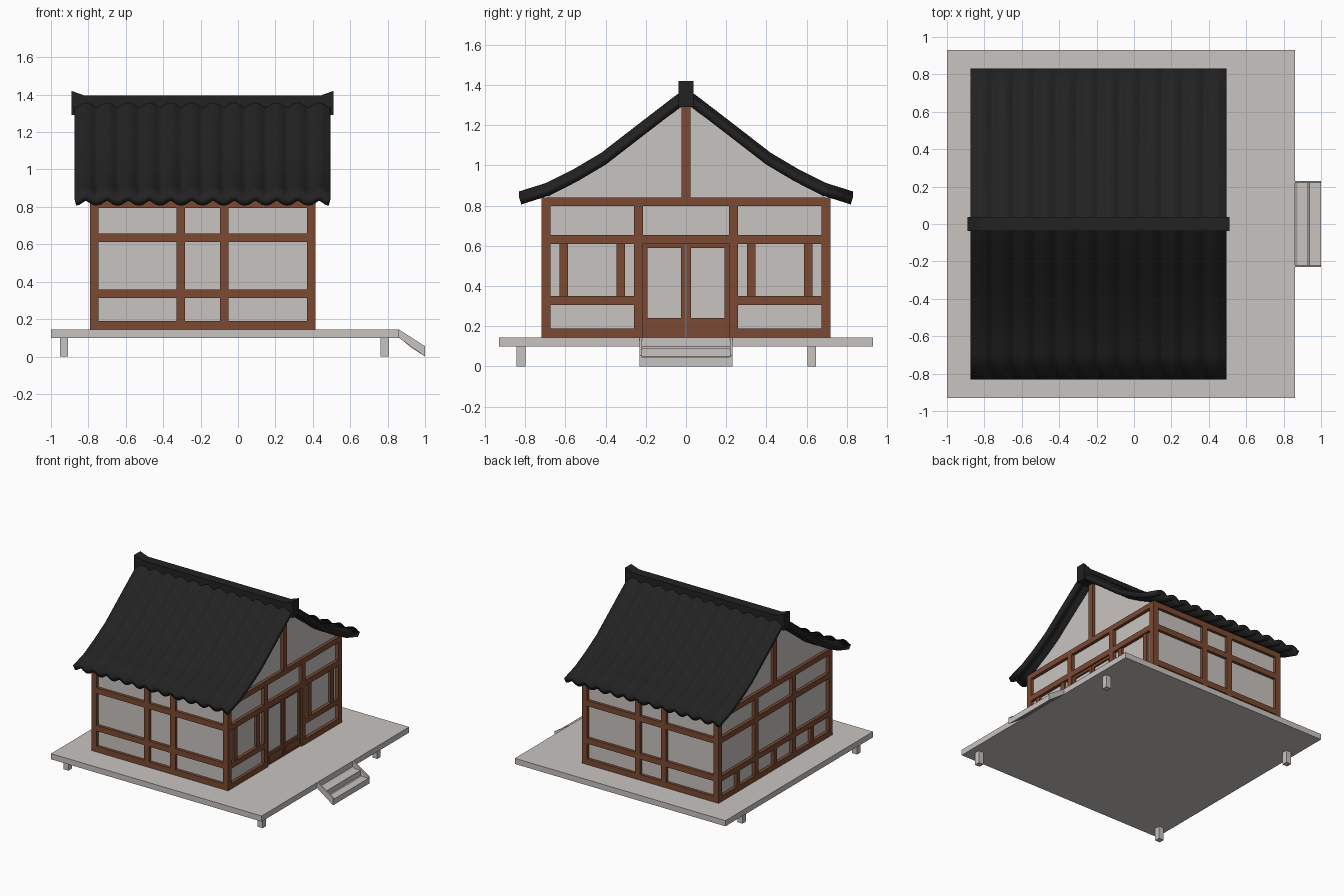
import bpy, bmesh, math

if "Cube" in bpy.data.objects:
    bpy.data.objects.remove(bpy.data.objects["Cube"], do_unlink=True)


def material(name, rgb):
    m = bpy.data.materials.new(name)
    m.use_nodes = True
    m.diffuse_color = (*rgb, 1)
    m.node_tree.nodes["Principled BSDF"].inputs["Base Color"].default_value = (*rgb, 1)
    return m


PLASTER = material("pale_plaster", (0.58, 0.55, 0.53))
WOOD = material("red_brown_wood", (0.2, 0.068, 0.032))
TILE = material("charcoal_tile", (0.016, 0.016, 0.016))


def finish(name, bm, mat):
    bmesh.ops.recalc_face_normals(bm, faces=bm.faces)
    mesh = bpy.data.meshes.new(name)
    bm.to_mesh(mesh)
    bm.free()
    mesh.materials.append(mat)
    ob = bpy.data.objects.new(name, mesh)
    bpy.context.collection.objects.link(ob)
    return ob


def boxes(name, spans, mat):
    """One object from boxes given as (x0, x1, y0, y1, z0, z1)."""
    bm = bmesh.new()
    for x0, x1, y0, y1, z0, z1 in spans:
        verts = bmesh.ops.create_cube(bm, size=1)["verts"]
        for v in verts:
            v.co = (x0 if v.co.x < 0 else x1, y0 if v.co.y < 0 else y1, z0 if v.co.z < 0 else z1)
    return finish(name, bm, mat)


def prism(name, outline, axis, a, b, mat):
    """Extrude an outline along x or y from a to b."""
    bm = bmesh.new()
    place = (lambda u, z, t: (t, u, z)) if axis == "x" else (lambda u, z, t: (u, t, z))
    face = bm.faces.new([bm.verts.new(place(u, z, a)) for u, z in outline])
    ext = bmesh.ops.extrude_face_region(bm, geom=[face])["geom"]
    step = (b - a, 0, 0) if axis == "x" else (0, b - a, 0)
    bmesh.ops.translate(bm, vec=step, verts=[v for v in ext if isinstance(v, bmesh.types.BMVert)])
    return finish(name, bm, mat)


def wall_frame(name, axis, outer, inner, rects, mat=WOOD):
    """Timbers on one wall, given as (u0, u1, z0, z1) rectangles."""
    lo, hi = sorted((outer, inner))
    if axis == "x":
        spans = [(lo, hi, *r) for r in rects]
    else:
        spans = [(r[0], r[1], lo, hi, r[2], r[3]) for r in rects]
    return boxes(name, spans, mat)


# Deck and feet
FLOOR, EAVE = 0.145, 0.84
boxes("deck", [(-1, 0.86, -0.93, 0.93, 0.1, FLOOR)], PLASTER)
boxes("deck_feet", [(x - 0.022, x + 0.022, y - 0.022, y + 0.022, 0, 0.1)
                    for x in (-0.93, 0.785) for y in (-0.82, 0.625)], PLASTER)

# Entrance steps
prism("steps", [(0.86, 0.1), (0.875, 0.09), (0.93, 0.09), (0.93, 0.045), (1, 0.045), (1, 0)],
      "y", -0.22, 0.22, PLASTER)
for side, y in (("right", -0.23), ("left", 0.218)):
    prism(side + "_stringer", [(0.86, FLOOR), (1, 0.055), (1, 0), (0.86, 0.1)],
          "y", y, y + 0.012, PLASTER)

# Plastered walls with gables
X0, X1, Y = -0.79, 0.415, 0.718
half = [(0.695, FLOOR), (0.695, EAVE), (0.41, 1.0)]
prism("plaster_walls", half + [(0, 1.31)] + [(-y, z) for y, z in reversed(half)],
      "x", X0 + 0.025, X1 - 0.025, PLASTER)

# Corner posts
boxes("corner_posts", [(x, x + 0.045, y, y + 0.045, FLOOR, EAVE)
                       for x in (X0, X1 - 0.045) for y in (-Y, Y - 0.045)], WOOD)

# Long wall frames, front and back
long_rects = [(X0, X1, z, z + 0.045) for z in (FLOOR, 0.312, 0.612, 0.795)]
long_rects += [(x, x + 0.045, FLOOR, EAVE) for x in (-0.328, -0.096)]
wall_frame("front_frame", "y", -Y, -Y + 0.045, long_rects)
wall_frame("back_frame", "y", Y, Y - 0.045, long_rects)

# Gable wall frames
gable = [(-Y, Y, 0.61, 0.655), (-Y, Y, 0.797, EAVE), (-0.022, 0.022, EAVE, 1.3)]
gable += [(y, y + 0.045, FLOOR, EAVE) for y in (-0.258, 0.213)]
entrance, windows = [], []
for s in (-1, 1):
    a, b = sorted((s * 0.235, s * Y))
    entrance += [(a, b, z, z + 0.044) for z in (FLOOR, 0.306)]
    windows += [(s * c - 0.021, s * c + 0.021, 0.35, 0.61) for c in (0.325, 0.608)]
wall_frame("entrance_frame", "x", X1, X1 - 0.045, gable + entrance)
wall_frame("window_posts", "x", X1 - 0.008, X1 - 0.045, windows)
plain = [(-Y, Y, z, z + 0.044) for z in (FLOOR, 0.306)]
plain += [(c - 0.02, c + 0.02, FLOOR, 0.32) for c in (-0.465, 0, 0.465)]
wall_frame("rear_gable_frame", "x", X0, X0 + 0.045, gable + plain)

# Double doors: stiles, rails and a raised lower panel on each leaf
for side, a in (("right", -0.213), ("left", 0.002)):
    b = a + 0.211
    leaf = [(a, a + 0.022, FLOOR, 0.61), (b - 0.022, b, FLOOR, 0.61),
            (a, b, 0.59, 0.61), (a, b, FLOOR, 0.24)]
    wall_frame(side + "_door", "x", X1 - 0.012, X1 - 0.045, leaf)
    wall_frame(side + "_door_panel", "x", X1 - 0.006, X1 - 0.02, [(a + 0.022, b - 0.022, 0.163, 0.218)])

# Curved roof of rounded tile columns
slope = [(0.035, 1.322), (0.22, 1.18), (0.41, 1.033), (0.55, 0.95), (0.685, 0.882), (0.825, 0.838)]
section = [(-y, z) for y, z in reversed(slope)] + [(0, 1.345)] + slope
COLUMNS, STEPS = 12, 8
RX0, RX1 = -0.87, 0.49
bm = bmesh.new()
rows = []
for i in range(COLUMNS * STEPS + 1):
    x = RX0 + (RX1 - RX0) * i / (COLUMNS * STEPS)
    wave = -0.013 * math.cos(2 * math.pi * i / STEPS)
    rows.append([bm.verts.new((x, y, z + wave)) for y, z in section])
for r, q in zip(rows, rows[1:]):
    for j in range(len(section) - 1):
        bm.faces.new((r[j], q[j], q[j + 1], r[j + 1]))
roof = finish("tiled_roof", bm, TILE)
thick = roof.modifiers.new("thickness", "SOLIDIFY")
thick.thickness = 0.04
thick.offset = 0
bpy.context.view_layer.objects.active = roof
roof.select_set(True)
bpy.ops.object.shade_smooth_by_angle(angle=math.radians(40))

# Ridge beam with upturned ends
prism("roof_ridge", [(-0.89, 1.29), (-0.89, 1.42), (-0.82, 1.395), (0.44, 1.395),
                     (0.51, 1.42), (0.51, 1.29)], "y", -0.038, 0.038, TILE)
